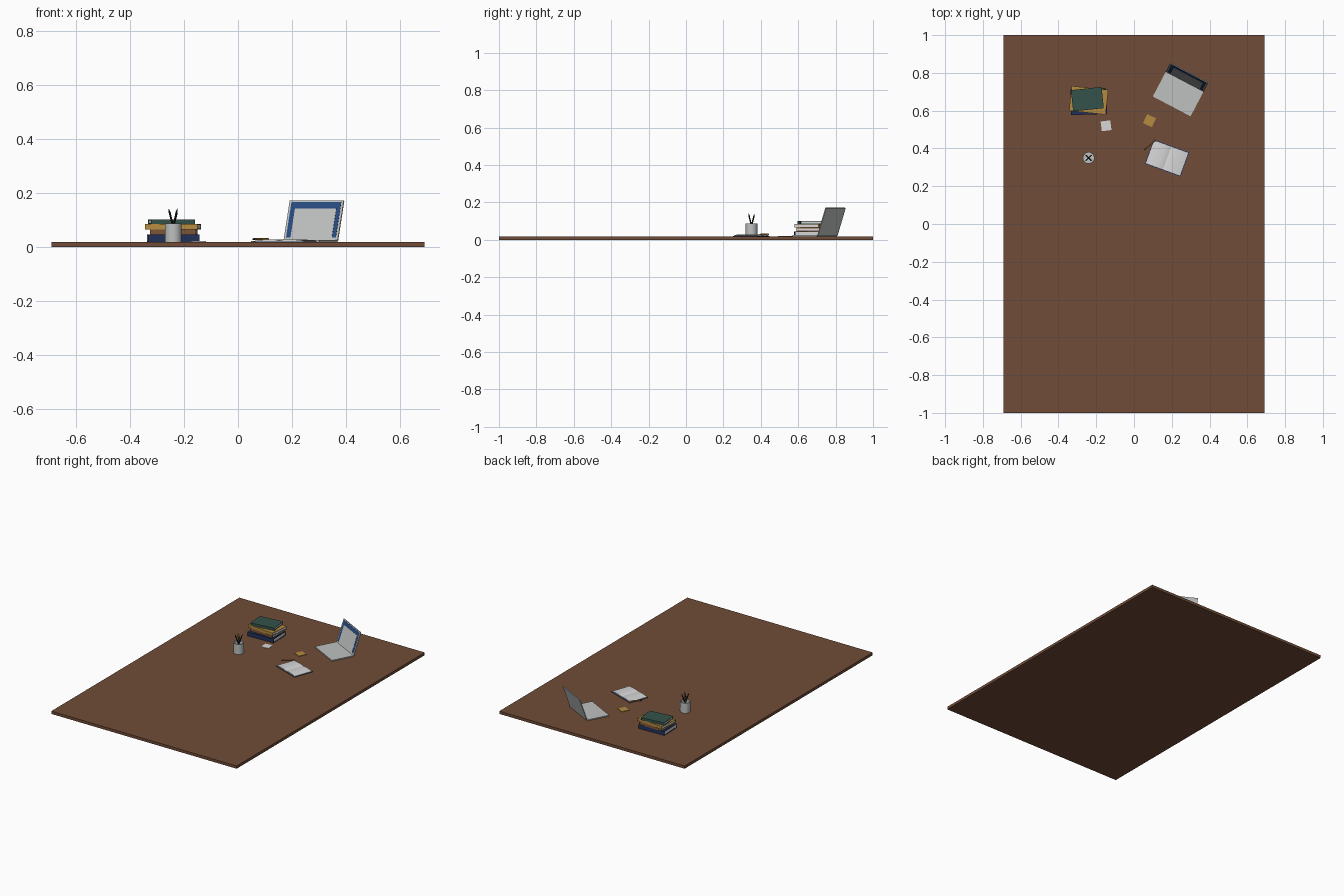
import bpy
import bmesh
from math import radians
from mathutils import Matrix, Vector

if "Cube" in bpy.data.objects:
    bpy.data.objects.remove(bpy.data.objects["Cube"], do_unlink=True)


def material(name, colour):
    m = bpy.data.materials.new(name)
    m.use_nodes = True
    m.diffuse_color = (*colour, 1)
    m.node_tree.nodes["Principled BSDF"].inputs["Base Color"].default_value = (*colour, 1)
    return m


WOOD = material("walnut wood", (0.16, 0.072, 0.038))
SILVER = material("silver", (0.52, 0.53, 0.53))
SCREEN = material("screen blue", (0.02, 0.07, 0.21))
PAPER = material("paper white", (0.68, 0.68, 0.68))
NAVY = material("navy cover", (0.015, 0.03, 0.1))
GREEN = material("green cover", (0.035, 0.085, 0.07))
MUSTARD = material("mustard", (0.46, 0.26, 0.05))
BROWN = material("tan cover", (0.2, 0.09, 0.04))
BLACK = material("black", (0.015, 0.015, 0.015))

TOP = 0.0185  # height of the desk surface


def place(x, y, z=TOP, turn=0):
    return Matrix.Translation((x, y, z)) @ Matrix.Rotation(radians(turn), 4, "Z")


def finish(bm, name, mat):
    bmesh.ops.recalc_face_normals(bm, faces=bm.faces)
    mesh = bpy.data.meshes.new(name)
    bm.to_mesh(mesh)
    bm.free()
    mesh.materials.append(mat)
    obj = bpy.data.objects.new(name, mesh)
    bpy.context.collection.objects.link(obj)
    return obj


def box(name, mat, lo, hi, frame=Matrix()):
    """Box between two corners, placed by a frame."""
    lo, hi = Vector(lo), Vector(hi)
    bm = bmesh.new()
    bmesh.ops.create_cube(bm, size=1, matrix=frame @ Matrix.Translation((lo + hi) / 2)
                          @ Matrix.Diagonal((*(hi - lo), 1)))
    return finish(bm, name, mat)


def rod(name, mat, start, end, r1, r2, sides=8):
    """Tapered cylinder between two points."""
    start, end = Vector(start), Vector(end)
    axis = end - start
    bm = bmesh.new()
    bmesh.ops.create_cone(bm, cap_ends=True, segments=sides, radius1=r1, radius2=r2,
                          depth=axis.length,
                          matrix=Matrix.Translation((start + end) / 2)
                          @ axis.to_track_quat("Z", "Y").to_matrix().to_4x4())
    return smooth(finish(bm, name, mat))


def smooth(obj):
    bpy.ops.object.select_all(action="DESELECT")
    obj.select_set(True)
    bpy.context.view_layer.objects.active = obj
    bpy.ops.object.shade_smooth_by_angle(angle=radians(40))
    return obj


def lathe(name, mat, profile, frame, sides=32):
    bm = bmesh.new()
    verts = [bm.verts.new((r, 0, z)) for r, z in profile]
    edges = [bm.edges.new(pair) for pair in zip(verts, verts[1:])]
    bmesh.ops.spin(bm, geom=verts + edges, cent=(0, 0, 0), axis=(0, 0, 1),
                   angle=radians(360), steps=sides)
    bmesh.ops.remove_doubles(bm, verts=bm.verts, dist=1e-5)
    bmesh.ops.transform(bm, matrix=frame, verts=bm.verts)
    return smooth(finish(bm, name, mat))


# Desk slab
box("desk_top", WOOD, (-0.69, -1, 0), (0.69, 1, TOP))

# Laptop: base, and a lid leaning back from the hinge with a blue screen
laptop = place(0.234, 0.688, TOP, -27.7)
box("laptop_base", SILVER, (-0.113, -0.074, 0), (0.113, 0.074, 0.007), laptop)
lid = laptop @ Matrix.Translation((0, 0.074, 0.004)) @ Matrix.Rotation(radians(-18.4), 4, "X")
box("laptop_lid", SILVER, (-0.113, 0, 0), (0.113, 0.005, 0.157), lid)
box("laptop_screen", SCREEN, (-0.104, -0.001, 0.012), (0.104, 0, 0.151), lid)
box("screen_window", SILVER, (-0.085, -0.002, 0.012), (0.088, -0.001, 0.126), lid)


# Stack of books: two boards, a spine, a rear edge and the page block
def book(name, mat, x, y, z, w, d, h, turn):
    f = place(x, y, z, turn)
    w, d, t = w / 2, d / 2, 0.0035
    box(name + "_lower_board", mat, (-w, -d, 0), (w, d, t), f)
    box(name + "_upper_board", mat, (-w, -d, h - t), (w, d, h), f)
    for side, part in ((-1, "_spine"), (1, "_rear_edge")):
        a, b = sorted((side * d, side * (d - t)))
        box(name + part, mat, (-w, a, t), (w, b, h - t), f)
    box(name + "_pages", PAPER, (-w + 0.002, t - d, t), (w - 0.002, d - t, h - t), f)


book("bottom_book", NAVY, -0.24, 0.647, TOP, 0.19, 0.135, 0.027, 2)
book("second_book", BROWN, -0.238, 0.655, 0.0455, 0.17, 0.125, 0.019, -2)
book("third_book", MUSTARD, -0.24, 0.655, 0.0645, 0.195, 0.132, 0.02, -6)
book("top_book", GREEN, -0.247, 0.661, 0.0845, 0.163, 0.113, 0.017, 6)

# Hollow pen cup with leaning pens
CUP = (-0.24, 0.35)
lathe("pen_cup", SILVER, [(0, 0), (0.031, 0), (0.031, 0.068), (0.028, 0.068),
                          (0.028, 0.004), (0, 0.004)], place(*CUP))
for i, (dx, dy, top, mat) in enumerate([(-1, -1, 0.128, BLACK), (1, -1, 0.13, BLACK),
                                        (-1, 1, 0.126, MUSTARD), (1, 1, 0.124, BLACK)]):
    foot = Vector((CUP[0] - 0.012 * dx, CUP[1] - 0.012 * dy, TOP + 0.006))
    head = Vector((CUP[0] + 0.013 * dx, CUP[1] + 0.013 * dy, top))
    tip = head + (head - foot).normalized() * 0.012
    rod(f"pen_{i + 1}", mat, foot, head, 0.0035, 0.0035)
    rod(f"pen_tip_{i + 1}", BLACK, head, tip, 0.0035, 0.0008)

# Open notebook: cover and two curved page blocks
notebook = place(0.175, 0.349, TOP, -20)
box("notebook_cover", NAVY, (-0.1, -0.068, 0), (0.1, 0.068, 0.002), notebook)
CURVE = [(0, 0.002), (0, 0.004), (0.012, 0.0075), (0.03, 0.009),
         (0.055, 0.0085), (0.08, 0.0065), (0.096, 0.0045), (0.096, 0.002)]
for side, name in ((-1, "right_pages"), (1, "left_pages")):
    bm = bmesh.new()
    face = bm.faces.new([bm.verts.new((side * x, -0.064, z)) for x, z in CURVE])
    new = bmesh.ops.extrude_face_region(bm, geom=[face])["geom"]
    bmesh.ops.translate(bm, vec=(0, 0.128, 0),
                        verts=[v for v in new if isinstance(v, bmesh.types.BMVert)])
    bmesh.ops.transform(bm, matrix=notebook, verts=bm.verts)
    smooth(finish(bm, name, PAPER))

# Pencil beside the notebook
tail, neck = Vector((0.112, 0.442, 0.0285)), Vector((0.06, 0.398, 0.0285))
point = neck + (neck - tail).normalized() * 0.011
rod("pencil", MUSTARD, tail, neck, 0.004, 0.004, 6)
rod("pencil_point", BLACK, neck, point, 0.004, 0.0005, 6)

# Sticky notes
for name, mat, x, y, turn in (("yellow_note", MUSTARD, 0.082, 0.547, -25),
                              ("white_note", PAPER, -0.148, 0.52, 7)):
    box(name, mat, (-0.026, -0.026, 0), (0.026, 0.026, 0.003), place(x, y, TOP, turn))
